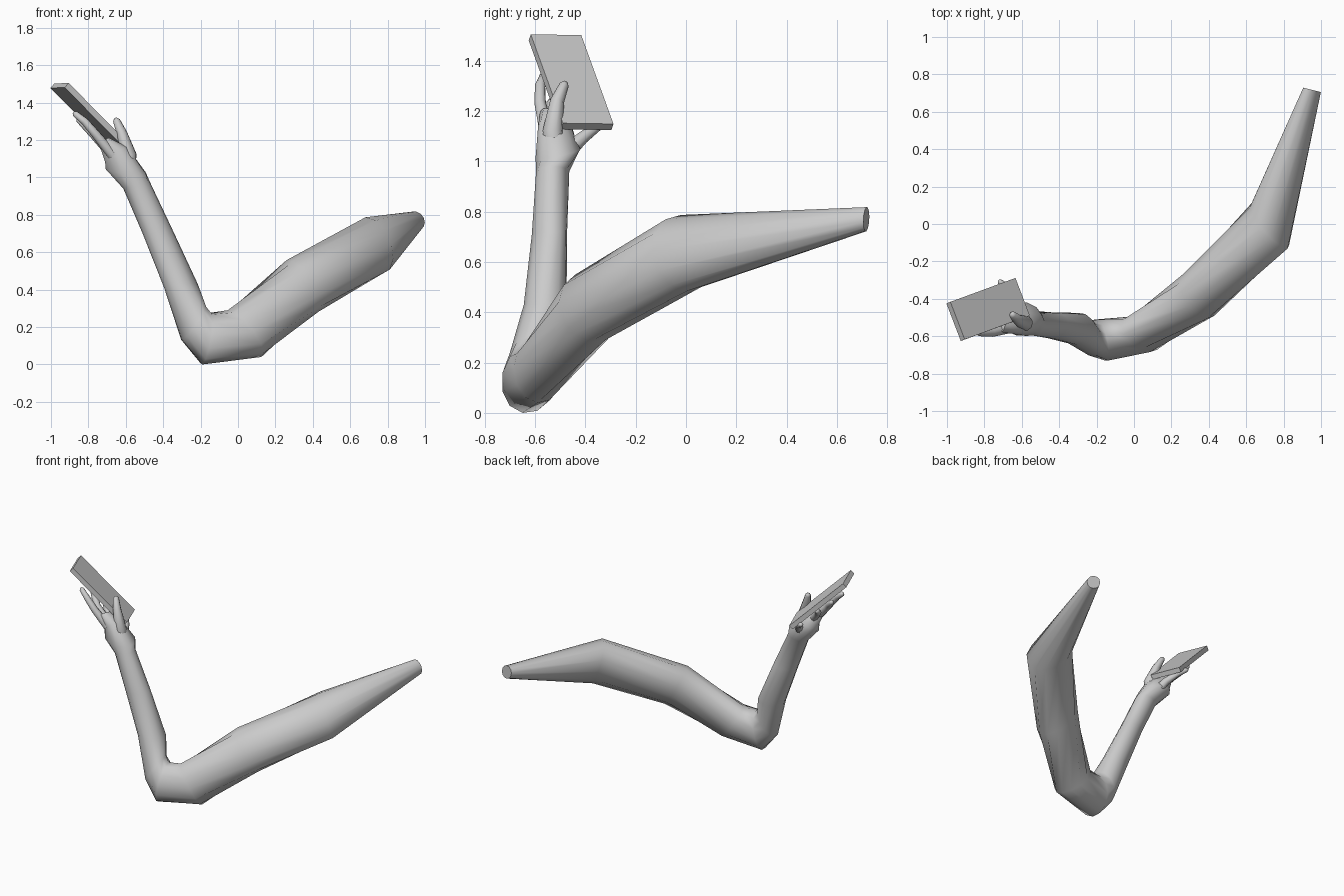
import bpy, math
from mathutils import Vector, Matrix

if "Cube" in bpy.data.objects:
    bpy.data.objects.remove(bpy.data.objects["Cube"])


def loft(name, rings, sides=12):
    """Skin elliptical rings given as (centre, half axis a, half axis b)."""
    verts, faces = [], []
    for c, a, b in rings:
        for i in range(sides):
            t = 2 * math.pi * i / sides
            verts.append(Vector(c) + Vector(a) * math.cos(t) + Vector(b) * math.sin(t))
    for r in range(len(rings) - 1):
        for i in range(sides):
            j = (i + 1) % sides
            p, q = r * sides, (r + 1) * sides
            faces.append((p + i, p + j, q + j, q + i))
    faces.append(tuple(reversed(range(sides))))
    faces.append(tuple(range(len(verts) - sides, len(verts))))
    me = bpy.data.meshes.new(name)
    me.from_pydata([v[:] for v in verts], [], faces)
    ob = bpy.data.objects.new(name, me)
    bpy.context.collection.objects.link(ob)
    bpy.ops.object.select_all(action='DESELECT')
    ob.select_set(True)
    bpy.context.view_layer.objects.active = ob
    bpy.ops.object.mode_set(mode='EDIT')
    bpy.ops.mesh.select_all(action='SELECT')
    bpy.ops.mesh.normals_make_consistent(inside=False)
    bpy.ops.object.mode_set(mode='OBJECT')
    bpy.ops.object.shade_smooth_by_angle(angle=math.radians(60))
    return ob


def finger(name, points, radii):
    """Tapered round tube along a path, with a narrowed tip."""
    pts = [Vector(p) for p in points]
    end = (pts[-1] - pts[-2]).normalized()
    pts.append(pts[-1] + end * radii[-1] * 0.7)
    radii = list(radii) + [radii[-1] * 0.45]
    rings = []
    for i, p in enumerate(pts):
        d = (pts[min(i + 1, len(pts) - 1)] - pts[max(i - 1, 0)]).normalized()
        a = d.cross(Vector((0.64, 0.25, 0.72))).normalized()
        rings.append((p, a * radii[i], d.cross(a) * radii[i]))
    return loft(name, rings, 8)


# Bent arm: shoulder end, upper arm, elbow, forearm, wrist, palm
loft("arm", [
    ((0.952, 0.717, 0.77), (0.047, -0.012, -0.01), (0, 0, 0.048)),
    ((0.725, -0.01, 0.635), (0.105, -0.10, -0.07), (0.01, -0.07, 0.135)),
    ((0.345, -0.38, 0.42), (0.085, -0.11, -0.05), (-0.05, -0.06, 0.13)),
    ((0.035, -0.59, 0.165), (0.05, -0.095, 0.01), (-0.09, 0, 0.125)),
    ((-0.17, -0.62, 0.138), (0.03, -0.11, 0.02), (0.02, 0.03, 0.138)),
    ((-0.237, -0.61, 0.22), (0.03, -0.09, 0.02), (0.06, 0.03, 0.09)),
    ((-0.305, -0.56, 0.42), (0, -0.085, 0.01), (0.09, 0.01, 0.01)),
    ((-0.43, -0.543, 0.71), (0, -0.07, 0), (0.08, 0.01, 0.01)),
    ((-0.543, -0.53, 0.96), (0, -0.066, 0), (0.07, 0, 0.02)),
    ((-0.60, -0.508, 1.035), (0.03, -0.09, -0.02), (0.108, 0.02, -0.01)),
    ((-0.65, -0.515, 1.12), (0.01, -0.073, 0.02), (0.06, 0, 0.04)),
    ((-0.71, -0.52, 1.18), (0, -0.06, 0.02), (0.025, 0.01, 0.025)),
])

# Thumb in front of the slab, four fingers behind it
finger("thumb", [(-0.59, -0.52, 1.01), (-0.582, -0.53, 1.12), (-0.622, -0.512, 1.24),
                 (-0.65, -0.484, 1.305)], (0.04, 0.042, 0.028, 0.019))
finger("index_finger", [(-0.67, -0.555, 1.12), (-0.76, -0.58, 1.23), (-0.82, -0.58, 1.30),
                        (-0.87, -0.565, 1.34)], (0.03, 0.024, 0.021, 0.017))
finger("middle_finger", [(-0.67, -0.53, 1.12), (-0.77, -0.53, 1.23), (-0.81, -0.50, 1.27),
                         (-0.85, -0.47, 1.31)], (0.03, 0.025, 0.022, 0.018))
finger("ring_finger", [(-0.65, -0.50, 1.10), (-0.73, -0.47, 1.19), (-0.77, -0.43, 1.23),
                       (-0.79, -0.39, 1.26)], (0.03, 0.025, 0.022, 0.018))
finger("little_finger", [(-0.60, -0.47, 1.04), (-0.625, -0.41, 1.095), (-0.67, -0.35, 1.14),
                         (-0.715, -0.31, 1.17)], (0.035, 0.026, 0.02, 0.016))

# Flat slab held in the hand, tilted by its own axes
length = Vector((0.68, 0.25, -0.69)).normalized()
normal = length.cross(Vector((-0.37, 0.93, 0))).normalized()
width = normal.cross(length)
bpy.ops.mesh.primitive_cube_add(size=1)
slab = bpy.context.object
slab.name = "handheld_slab"
axes = Matrix((length * 0.512, width * 0.215, normal * 0.033)).transposed().to_4x4()
slab.data.transform(Matrix.Translation((-0.78, -0.457, 1.315)) @ axes)
